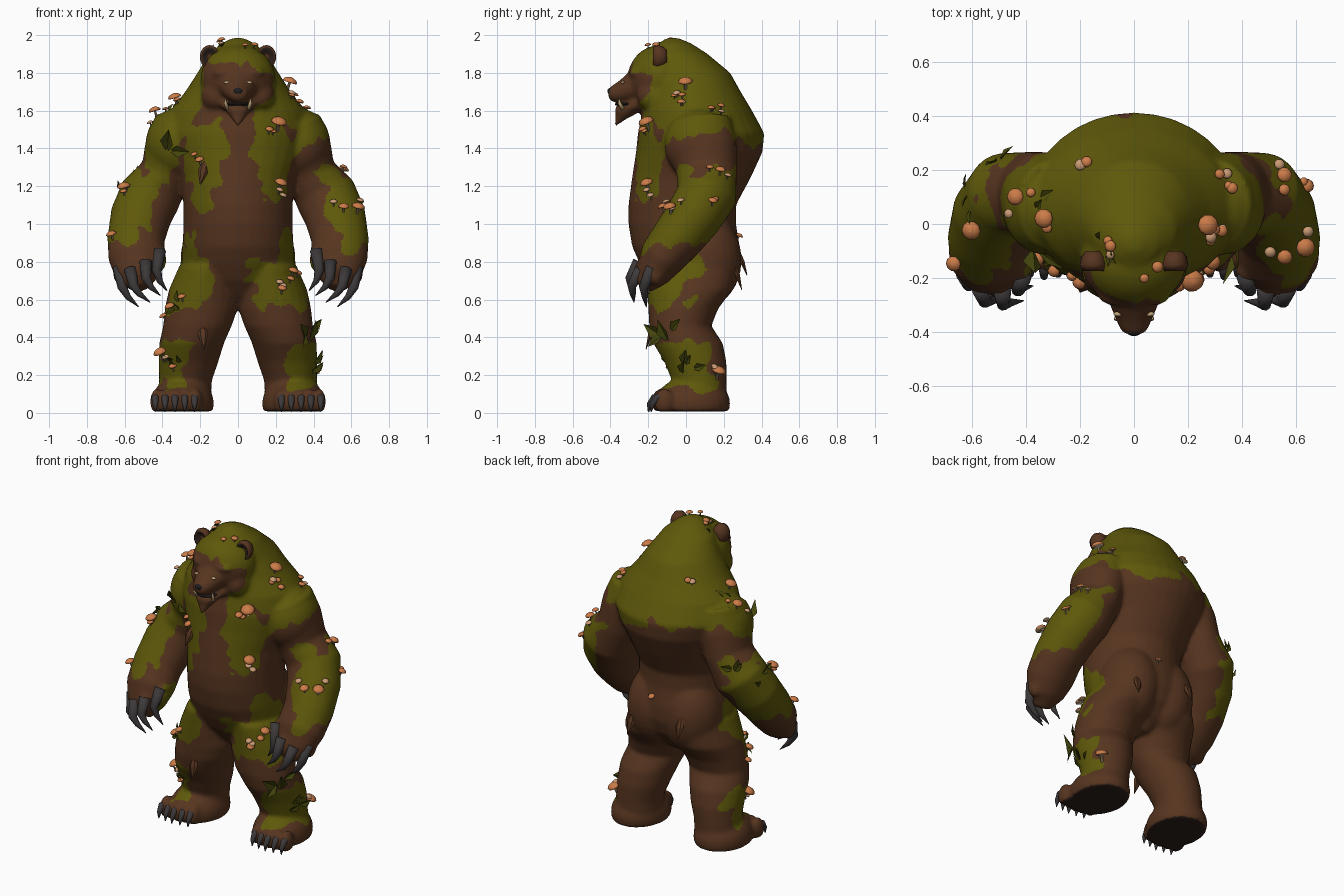
import bpy, bmesh, math, random
from mathutils import Vector, Matrix, noise

random.seed(4)
if "Cube" in bpy.data.objects:
    bpy.data.objects.remove(bpy.data.objects["Cube"])

UP = Vector((0, 0, 1))
FRONT = Vector((0, -1, 0))


def material(name, *rgb):
    m = bpy.data.materials.new(name)
    m.use_nodes = True
    m.diffuse_color = (*rgb, 1)
    m.node_tree.nodes["Principled BSDF"].inputs["Base Color"].default_value = (*rgb, 1)
    return m


FUR = material("brown fur", .094, .035, .014)
MOSS = material("green moss", .112, .098, .003)
CLAW = material("dark grey claw", .046, .04, .041)
NOSE = material("black nose", .014, .013, .014)
CAP = material("orange cap", .6, .2, .065)
PALE = material("peach cap", .6, .33, .18)
STEM = material("cream stem", .5, .37, .23)
LEAF = material("dark leaf", .06, .062, .004)
TOOTH = material("ivory", .55, .4, .2)
SKIN = material("dark skin", .025, .014, .01)


def finish(bm, name, mats, smooth=True):
    bmesh.ops.recalc_face_normals(bm, faces=bm.faces)
    me = bpy.data.meshes.new(name)
    bm.to_mesh(me)
    bm.free()
    for m in mats:
        me.materials.append(m)
    for p in me.polygons:
        p.use_smooth = smooth
    ob = bpy.data.objects.new(name, me)
    bpy.context.collection.objects.link(ob)
    return ob


def loft(bm, rings, seg=20, axis=None):
    """Skin rings of (x, y, z, rx, ry); returns the faces of each band."""
    pts = [Vector(r[:3]) for r in rings]
    loops = []
    for i, r in enumerate(rings):
        t = axis or (pts[min(i + 1, len(pts) - 1)] - pts[max(i - 1, 0)]).normalized()
        q = UP.rotation_difference(t)
        loops.append([bm.verts.new(pts[i] + q @ Vector((r[3] * math.cos(a), r[4] * math.sin(a), 0)))
                      for a in (math.tau * k / seg for k in range(seg))])
    bands = [[bm.faces.new((a[k], a[(k + 1) % seg], b[(k + 1) % seg], b[k])) for k in range(seg)]
             for a, b in zip(loops, loops[1:])]
    bm.faces.new(loops[0][::-1])
    bm.faces.new(loops[-1])
    return bands


def blob(bm, c, s):
    bmesh.ops.create_uvsphere(bm, u_segments=24, v_segments=16, radius=1,
                              matrix=Matrix.Translation(c) @ Matrix.Diagonal((*s, 1)))


# Body: torso, head, arms and legs fused into one skin
bm = bmesh.new()
loft(bm, [(0, .03, .55, .05, .08), (0, .03, .62, .17, .16), (0, .03, .7, .255, .225),
          (0, .02, .79, .295, .265), (0, .0, .88, .295, .285), (0, -.02, 1.0, .288, .285),
          (0, -.02, 1.1, .288, .285), (0, .03, 1.25, .31, .315), (0, .07, 1.38, .36, .335),
          (0, .08, 1.48, .39, .335), (0, .06, 1.6, .36, .29), (0, .04, 1.7, .28, .25),
          (0, .02, 1.8, .215, .215), (0, -.03, 1.9, .155, .145), (0, -.06, 1.955, .09, .09),
          (0, -.07, 1.985, .03, .03)], 32, UP)
blob(bm, (0, -.13, 1.77), (.199, .18, .18))
loft(bm, [(0, -.2, 1.74, .13, .11), (0, -.28, 1.725, .098, .08), (0, -.35, 1.695, .07, .056),
          (0, -.4, 1.685, .048, .04), (0, -.413, 1.685, .02, .015)])
loft(bm, [(0, -.2, 1.66, .13, .06), (0, -.29, 1.618, .08, .035), (0, -.365, 1.6, .05, .024),
          (0, -.378, 1.6, .02, .01)])
loft(bm, [(0, -.375, 1.52, .008, .008), (0, -.345, 1.57, .045, .03), (0, -.31, 1.61, .07, .05)])
for s in (1, -1):
    blob(bm, (s * .075, -.255, 1.8), (.065, .05, .028))
    blob(bm, (s * .12, -.17, 1.68), (.075, .09, .085))
    # Arm, from the paw up to the shoulder
    loft(bm, [(s * .52, -.22, .66, .05, .04), (s * .53, -.18, .73, .12, .09),
              (s * .535, -.13, .82, .152, .122), (s * .54, -.05, .92, .152, .137),
              (s * .515, .04, 1.04, .162, .15), (s * .465, .11, 1.15, .165, .16),
              (s * .385, .11, 1.27, .135, .16), (s * .345, .09, 1.4, .15, .18),
              (s * .3, .07, 1.54, .14, .17)], 24)
    blob(bm, (s * .33, .07, 1.42), (.16, .185, .19))
    for x, y, z in ((.62, -.16, .74), (.57, -.22, .72), (.5, -.235, .75), (.42, -.18, .81)):
        blob(bm, (s * x, y, z), (.042, .045, .065))
    # Leg with bent knee, foot and toes
    loft(bm, [(s * .285, .075, .02, .14, .14), (s * .278, .07, .17, .14, .145),
              (s * .262, .05, .27, .158, .165), (s * .245, .01, .37, .172, .185),
              (s * .215, -.03, .46, .182, .165), (s * .195, -.015, .55, .193, .185),
              (s * .18, .02, .65, .187, .225), (s * .16, .03, .78, .15, .24)], 24, UP)
    blob(bm, (s * .125, .1, .81), (.18, .195, .25))
    blob(bm, (s * .295, .035, .05), (.168, .2, .145))
    for k in range(5):
        blob(bm, (s * (.225 + .051 * k), -.13 + .008 * abs(k - 2), .06), (.036, .055, .07))
geom = bm.verts[:] + bm.edges[:] + bm.faces[:]
bmesh.ops.bisect_plane(bm, geom=geom, plane_co=(0, 0, .008), plane_no=(0, 0, -1), clear_outer=True)
bmesh.ops.holes_fill(bm, edges=[e for e in bm.edges if e.is_boundary])
body = finish(bm, "bear_body", [FUR, MOSS, SKIN])
mod = body.modifiers.new("fuse", 'REMESH')
mod.mode, mod.voxel_size, mod.use_smooth_shade = 'VOXEL', .0115, True
mod = body.modifiers.new("soften", 'SMOOTH')
mod.factor, mod.iterations = .5, 10
baked = bpy.data.meshes.new_from_object(body.evaluated_get(bpy.context.evaluated_depsgraph_get()))
body.modifiers.clear()
body.data = baked


def oval(p, c, r):
    return .12 * (1 - Vector((a - b) / q for a, b, q in zip(p, c, r)).length)


def mossy(p):
    """Moss over crown, back, chest sides, forearms, thighs and shins."""
    x, y, z = abs(p.x), p.y, p.z
    m = (x, y, z)
    edge = max(min(z - 1.46, y + .19), z - 1.84,
               oval(m, (.18, -.2, 1.38), (.11, .18, .25)),
               min(x - .45 - .33 * (1.13 - z), 1.28 - z, z - .88),
               oval(m, (.28, -.12, .73), (.14, .15, .19)),
               oval(p, (.2, -.2, .7), (.13, .15, .14)),
               min(x - .26, .38 - z, z - .14, .13 - y),
               oval(p, (-.42, -.05, 1.43), (.13, .16, .17)))
    return edge + .075 * noise.noise(p * 8) + .05 * noise.noise(p * 15) > 0


for p in baked.polygons:
    p.use_smooth = True
    sole = p.center.z < .02 and p.normal.z < -.7
    p.material_index = 2 if sole else int(mossy(p.center))


def seat(x, y, z):
    _, co, no, _ = body.closest_point_on_mesh(Vector((x, y, z)))
    return co, no


# Ears with a hollow, eyes, fangs
for s, side in ((1, "left"), (-1, "right")):
    bm = bmesh.new()
    bands = loft(bm, [(s * .15, y, 1.885, r, r * 1.2) for y, r in
                      ((-.1, .03), (-.12, .044), (-.15, .052), (-.175, .043), (-.165, .031), (-.15, .012))],
                 20, FRONT)
    for f in bands[3] + bands[4]:
        f.material_index = 1
    finish(bm, side + "_ear", [FUR, SKIN])
    bm = bmesh.new()
    blob(bm, seat(s * .075, -.35, 1.765)[0], (.017, .009, .008))
    finish(bm, side + "_eye", [TOOTH])
    bm = bmesh.new()
    loft(bm, [(s * .066, -.355, 1.668, .002, .002), (s * .066, -.352, 1.64, .009, .009),
              (s * .056, -.335, 1.61, .011, .011)], 8)
    finish(bm, side + "_fang", [TOOTH])
    # Claws of paws and feet, each from tip to root
    bm = bmesh.new()
    for a, b in (((.63, -.18, .77), (.525, -.21, .56)), ((.57, -.24, .76), (.465, -.275, .585)),
                 ((.49, -.25, .8), (.41, -.285, .62)), ((.415, -.2, .86), (.375, -.23, .645))):
        a, b = Vector(a), Vector(b)
        mid = a.lerp(b, .5) + Vector((.035, -.03, 0))
        loft(bm, [(s * v.x, v.y, v.z, r, r) for v, r in ((b, .002), (mid.lerp(b, .5) + Vector((.012, 0, 0)), .016),
                                                       (mid, .025), (a, .034))], 10)
    finish(bm, side + "_paw_claws", [CLAW])
    bm = bmesh.new()
    for k in range(5):
        x, y = s * (.23 + .052 * k), .008 * abs(k - 2)
        loft(bm, [(x, y - .2, .006, .002, .002), (x, y - .195, .045, .014, .014),
                  (x, y - .17, .08, .02, .02), (x, y - .12, .09, .016, .016)], 10)
    finish(bm, side + "_foot_claws", [CLAW])

bm = bmesh.new()
blob(bm, (0, -.395, 1.703), (.03, .021, .02))
finish(bm, "nose", [NOSE])
bm = bmesh.new()
blob(bm, (0, -.315, 1.634), (.064, .062, .014))
finish(bm, "mouth", [NOSE])

# Mushrooms: lathed stem, pale gills and domed cap
PROFILE = ((-.015, .008), (.032, .006), (.03, .033), (.035, .036), (.046, .029), (.053, .015), (.056, .002))


def mushroom(bm, co, no, size, tint=1):
    axis = (no * .5 + UP).normalized()
    bands = loft(bm, [(*(co + axis * h * size), r * size, r * size) for h, r in PROFILE], 10, axis)
    for f in sum(bands[2:], []):
        f.material_index = tint


clusters = [(.25, 0, 1.71, 1.1, 0), (.2, -.18, 1.5, 1.2, 3), (.24, -.22, 1.19, 1, 2), (.31, -.02, 1.62, .6, 4),
            (.36, .13, 1.59, .6, 3), (.54, .17, 1.25, .8, 2), (.63, -.08, 1.06, 1, 2), (.56, -.12, 1.07, .8, 1),
            (.6, .12, 1.1, .7, 1), (-.34, .02, 1.65, 1, 1), (-.43, .1, 1.57, .9, 2), (-.6, -.02, 1.17, 1, 2),
            (-.66, -.14, .92, .8, 0), (-.22, -.24, 1.32, .7, 1), (-.08, -.08, 1.95, .6, 2),
            (.09, -.16, 1.94, .6, 1), (-.19, .25, 1.73, .6, 1), (.32, -.16, .74, .8, 2), (.24, -.22, .64, .7, 2),
            (-.35, -.12, .54, .8, 2), (-.39, -.04, .29, 1.1, 3), (.39, .17, .19, 1.1, 3), (.05, .28, .92, .6, 0)]
for i, (x, y, z, size, extra) in enumerate(clusters):
    bm = bmesh.new()
    mushroom(bm, *seat(x, y, z), size)
    for _ in range(extra):
        dx, dy, dz = (random.uniform(-.06, .06) for _ in range(3))
        mushroom(bm, *seat(x + dx, y + dy, z + dz), random.uniform(.45, .65), random.choice((1, 2)))
    finish(bm, f"mushroom_cluster_{i + 1}", [STEM, CAP, PALE])


# Folded leaves and shaggy tufts lying along the surface
def leaf(bm, co, no, size):
    d = Vector(random.uniform(-1, 1) for _ in range(3)) + UP * .5
    d = ((d - no * d.dot(no)).normalized() + no * .3).normalized()
    w = d.cross(no).normalized() * size * .25
    mid = co + d * size * .45 + no * size * .1
    root, tip, a, b = (bm.verts.new(v) for v in (co - no * .01, co + d * size, mid + w, mid - w))
    ridge = bm.verts.new(mid - no * size * .15)
    for f in ((root, a, ridge), (a, tip, ridge), (tip, b, ridge), (b, root, ridge)):
        bm.faces.new(f)


patches = [(-.4, -.1, 1.38, .15, 2), (-.6, .08, 1.16, .09, 3), (-.5, .22, 1.2, .09, 3), (.38, -.1, .4, .13, 4),
           (.41, .0, .24, .09, 5), (-.33, -.14, .54, .08, 3), (-.32, -.07, .26, .08, 4), (-.1, -.1, 1.94, .07, 4),
           (-.38, .05, 1.6, .08, 2)]
for i, (x, y, z, size, count) in enumerate(patches):
    bm = bmesh.new()
    for _ in range(count):
        dx, dy, dz = (random.uniform(-.04, .04) for _ in range(3))
        leaf(bm, *seat(x + dx, y + dy, z + dz), size * random.uniform(.7, 1.1))
    finish(bm, f"leaf_patch_{i + 1}", [LEAF], False)

bm = bmesh.new()
for x, y, z in ((-.19, -.17, .42), (.2, .27, .73), (-.16, .28, .8), (-.22, -.28, 1.28)):
    co, no = seat(x, y, z)
    loft(bm, [(*(co + no * .035 - UP * .07), .002, .002), (*(co + no * .01), .028, .014),
              (*(co - no * .01 + UP * .05), .015, .01)], 6)
finish(bm, "fur_tufts", [FUR], False)
